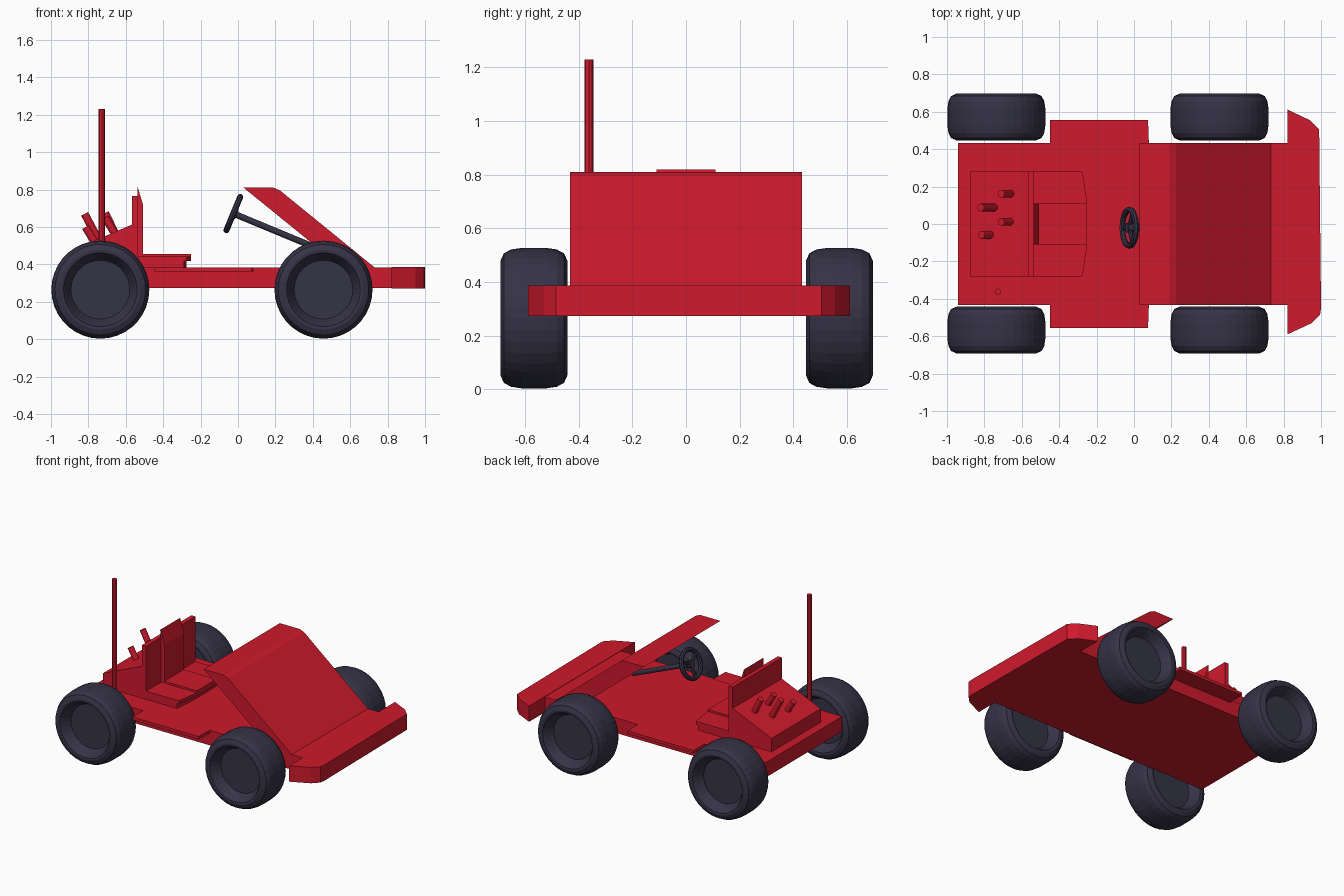
import bpy, bmesh
from math import cos, sin, pi
from mathutils import Vector, Matrix

if "Cube" in bpy.data.objects:
    bpy.data.objects.remove(bpy.data.objects["Cube"])


def material(name, rgb):
    m = bpy.data.materials.new(name)
    m.diffuse_color = (*rgb, 1)
    m.use_nodes = True
    m.node_tree.nodes["Principled BSDF"].inputs["Base Color"].default_value = m.diffuse_color
    return m


RED = material("red_paint", (0.62, 0.01, 0.025))
DARK = material("dark_rubber", (0.036, 0.033, 0.062))


def finish(name, bm, mat):
    bmesh.ops.recalc_face_normals(bm, faces=bm.faces)
    me = bpy.data.meshes.new(name)
    bm.to_mesh(me)
    bm.free()
    me.materials.append(mat)
    ob = bpy.data.objects.new(name, me)
    bpy.context.collection.objects.link(ob)
    return ob


def extrude(name, pts, offset, mat=RED):
    """Extrude a closed 3D outline along an offset vector."""
    bm = bmesh.new()
    f = bm.faces.new([bm.verts.new(p) for p in pts])
    r = bmesh.ops.extrude_face_region(bm, geom=[f], use_keep_orig=True)
    vs = [g for g in r["geom"] if isinstance(g, bmesh.types.BMVert)]
    bmesh.ops.translate(bm, verts=vs, vec=offset)
    return finish(name, bm, mat)


def plan(name, pts, z0, z1):
    return extrude(name, [(x, y, z0) for x, y in pts], (0, 0, z1 - z0))


def side(name, pts, y0, y1):
    return extrude(name, [(x, y0, z) for x, z in pts], (0, y1 - y0, 0))


def rect(x0, x1, y0, y1):
    return [(x0, y0), (x1, y0), (x1, y1), (x0, y1)]


def rod(name, a, b, r, mat=RED, n=12):
    a, b = Vector(a), Vector(b)
    d = b - a
    bm = bmesh.new()
    rot = d.to_track_quat('Z', 'Y').to_matrix().to_4x4()
    bmesh.ops.create_cone(bm, cap_ends=True, segments=n, radius1=r, radius2=r,
                          depth=d.length, matrix=Matrix.Translation((a + b) / 2) @ rot)
    return finish(name, bm, mat)


# chassis floor, side steps, front bumper
plan("floor", rect(-0.94, 0.83, -0.433, 0.433), 0.275, 0.383)
for s, tag in ((-1, "front"), (1, "back")):
    plan(tag + "_side_step", [(-0.45, s * 0.42), (-0.45, s * 0.555),
                              (0.075, s * 0.555), (0.08, s * 0.42)], 0.363, 0.384)
plan("bumper", [(0.82, -0.59), (0.95, -0.53), (0.995, -0.485), (1.0, -0.45),
                (0.99, 0.505), (0.94, 0.555), (0.82, 0.612)], 0.272, 0.386)

# sloping hood panel
side("hood", [(0.03, 0.81), (0.19, 0.81), (0.225, 0.795), (0.735, 0.38), (0.56, 0.38)],
     -0.433, 0.433)

# seat
plan("seat_base", [(-0.57, -0.28), (-0.29, -0.28), (-0.275, -0.11), (-0.275, 0.11),
                   (-0.29, 0.28), (-0.57, 0.28)], 0.38, 0.418)
plan("seat_cushion", [(-0.55, -0.28), (-0.275, -0.28), (-0.25, -0.11), (-0.25, 0.11),
                      (-0.275, 0.28), (-0.55, 0.28)], 0.418, 0.442)
plan("seat_centre_pad", rect(-0.54, -0.25, -0.11, 0.11), 0.44, 0.456)
plan("seat_back", rect(-0.567, -0.535, -0.28, 0.28), 0.40, 0.765)
side("seat_back_pad", [(-0.538, 0.44), (-0.508, 0.44), (-0.508, 0.72), (-0.538, 0.82)],
     -0.11, 0.11)

# engine cover with exhaust pipes, and aerial
side("engine_cover", [(-0.877, 0.38), (-0.55, 0.38), (-0.55, 0.62), (-0.877, 0.48)],
     -0.28, 0.28)
pipes = [(0.088, -0.82, 0.67, -0.74, 0.52), (0.162, -0.71, 0.675, -0.65, 0.55),
         (0.012, -0.71, 0.65, -0.65, 0.55), (-0.058, -0.815, 0.60, -0.755, 0.50)]
for i, (y, xt, zt, xb, zb) in enumerate(pipes):
    rod(f"exhaust_pipe_{i + 1}", (xb, y, zb), (xt, y, zt), 0.021)
rod("aerial", (-0.728, -0.362, 0.38), (-0.728, -0.362, 1.23), 0.017, n=8)

# steering wheel with spokes and column
centre = Vector((-0.025, -0.02, 0.672))
axis = Vector((0.205, 0, -0.085)).normalized()
up = Vector((0.085, 0, 0.205)).normalized()
bpy.ops.mesh.primitive_torus_add(major_radius=0.097, minor_radius=0.016, major_segments=24,
                                 minor_segments=8, location=centre,
                                 rotation=axis.to_track_quat('Z', 'Y').to_euler())
ring = bpy.context.object
ring.name = "steering_wheel"
ring.data.materials.append(DARK)
for i in range(3):
    a = pi / 2 + pi + i * 2 * pi / 3
    tip = centre + 0.097 * (cos(a) * Vector((0, 1, 0)) + sin(a) * up)
    rod(f"steering_spoke_{i + 1}", centre, tip, 0.012, DARK, 8)
rod("steering_hub", centre - axis * 0.015, centre + axis * 0.02, 0.026, DARK)
rod("steering_column", centre, centre + axis * 0.5, 0.017, DARK)

# wheels: lathed tyre with a recessed hub on both faces
half = [(0.055, 0.0), (0.055, 0.157), (0.105, 0.185), (0.123, 0.197), (0.125, 0.213),
        (0.112, 0.242), (0.085, 0.256), (0.045, 0.262)]
profile = half + [(-w, r) for w, r in reversed(half)]
for x, end in ((-0.736, "rear"), (0.457, "nose")):
    for y, tag in ((-0.567, "front"), (0.572, "back")):
        bm = bmesh.new()
        vs = [bm.verts.new((0, w, r)) for w, r in profile]
        es = [bm.edges.new(p) for p in zip(vs, vs[1:])]
        bmesh.ops.spin(bm, geom=vs + es, cent=(0, 0, 0), axis=(0, 1, 0),
                       angle=2 * pi, steps=36)
        bmesh.ops.remove_doubles(bm, verts=bm.verts, dist=0.0005)
        bmesh.ops.translate(bm, verts=bm.verts, vec=(x, y, 0.265))
        finish(f"{end}_{tag}_wheel", bm, DARK)
